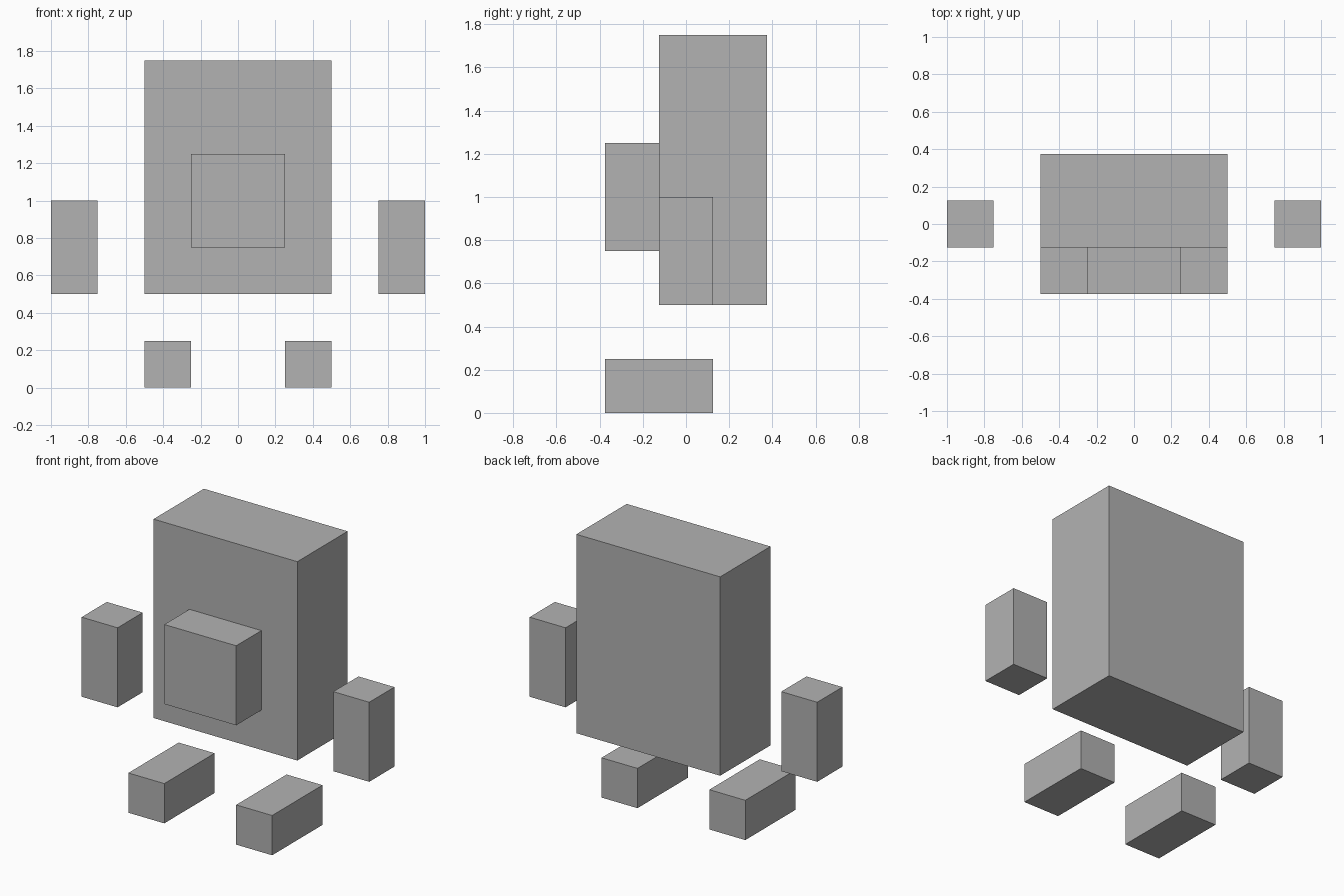
import bpy

cube = bpy.data.objects.get("Cube")
if cube:
    bpy.data.objects.remove(cube, do_unlink=True)

# Single plain grey
grey = bpy.data.materials.new("plain_grey")
grey.use_nodes = True
colour = (0.448, 0.448, 0.448, 1)
grey.diffuse_color = colour
grey.node_tree.nodes["Principled BSDF"].inputs["Base Color"].default_value = colour


def box(name, centre, size):
    bpy.ops.mesh.primitive_cube_add(size=1, location=centre)
    ob = bpy.context.object
    ob.name = name
    ob.scale = size
    bpy.ops.object.transform_apply(location=False, rotation=False, scale=True)
    ob.data.materials.append(grey)
    return ob


# Body and snout
box("body", (0, 0.125, 1.125), (1, 0.5, 1.25))
box("snout", (0, -0.25, 1), (0.5, 0.25, 0.5))

# Floating hands and feet on both sides
for side, s in (("left", 1), ("right", -1)):
    box(side + "_hand", (s * 0.875, 0, 0.75), (0.25, 0.25, 0.5))
    box(side + "_foot", (s * 0.375, -0.125, 0.125), (0.25, 0.5, 0.25))
